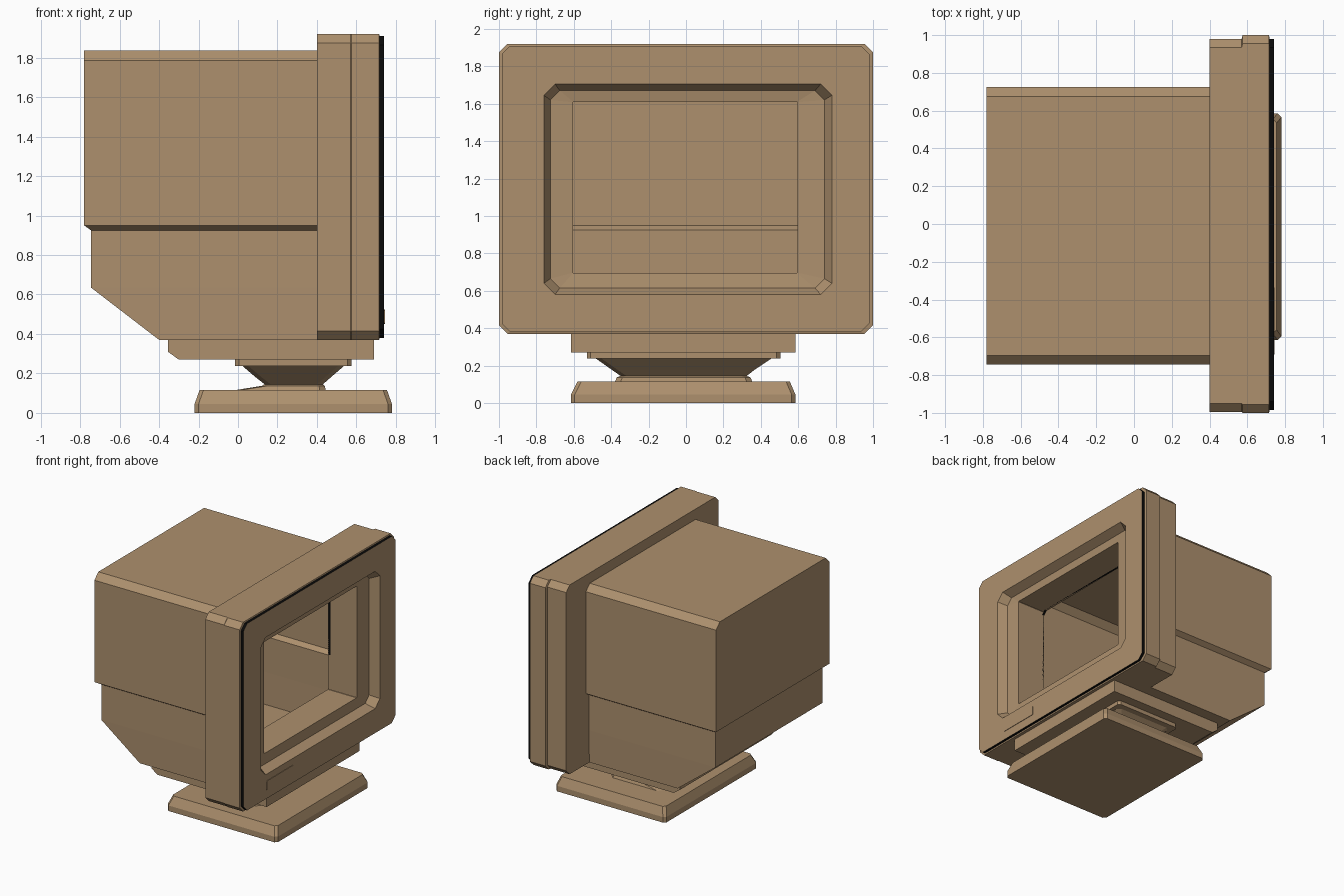
import bpy, bmesh

if "Cube" in bpy.data.objects:
    bpy.data.objects.remove(bpy.data.objects["Cube"])


def material(name, col):
    m = bpy.data.materials.new(name)
    m.diffuse_color = (*col, 1)
    m.use_nodes = True
    m.node_tree.nodes["Principled BSDF"].inputs["Base Color"].default_value = m.diffuse_color
    return m


TAN = material("tan_plastic", (0.42, 0.28, 0.155))
BLACK = material("black_trim", (0.003, 0.003, 0.003))


def ring(axis, pos, a0, a1, b0, b1, c=0.0):
    """Rectangle with clipped corners (c) across the given axis."""
    if c:
        pts = [(a0 + c, b0), (a1 - c, b0), (a1, b0 + c), (a1, b1 - c),
               (a1 - c, b1), (a0 + c, b1), (a0, b1 - c), (a0, b0 + c)]
    else:
        pts = [(a0, b0), (a1, b0), (a1, b1), (a0, b1)]
    return [(pos, a, b) if axis == 'x' else (a, b, pos) for a, b in pts]


def loft(name, rings, closed=False, black=(), open_side=None):
    """Skin rings in order; closed joins last to first, otherwise ends are capped."""
    bm = bmesh.new()
    vr = [[bm.verts.new(p) for p in r] for r in rings]
    n = len(vr[0])
    count = len(vr) if closed else len(vr) - 1
    for k in range(count):
        a, b = vr[k], vr[(k + 1) % len(vr)]
        for i in range(n):
            if i == open_side:
                continue
            j = (i + 1) % n
            f = bm.faces.new((a[i], a[j], b[j], b[i]))
            f.material_index = 1 if k in black else 0
    if not closed:
        bm.faces.new(vr[0])
        bm.faces.new(vr[-1])
    bmesh.ops.recalc_face_normals(bm, faces=bm.faces[:])
    me = bpy.data.meshes.new(name)
    bm.to_mesh(me)
    bm.free()
    me.materials.append(TAN)
    me.materials.append(BLACK)
    ob = bpy.data.objects.new(name, me)
    bpy.context.collection.objects.link(ob)
    return ob


# Screen surround: outer shell, black edge strip, sunken frame, tunnel through
hole = (-0.605, 0.595, 0.695, 1.61, 0.002)
loft("screen_surround", [ring('x', *r) for r in [
    (0.40, *hole),
    (0.40, -0.995, 0.98, 0.37, 1.92, 0.045),
    (0.57, -0.995, 0.98, 0.37, 1.92, 0.045),
    (0.575, -1.0, 1.0, 0.37, 1.92, 0.045),
    (0.715, -1.0, 1.0, 0.37, 1.92, 0.045),
    (0.718, -0.985, 0.98, 0.38, 1.91, 0.045),
    (0.74, -0.985, 0.98, 0.38, 1.91, 0.045),
    (0.74, -0.76, 0.78, 0.58, 1.705, 0.06),
    (0.67, -0.725, 0.74, 0.615, 1.67, 0.05),
    (0.66, *hole)]], closed=True, black=(5,))

# Thin dark edging where the tunnel meets the housing
loft("tunnel_edging", [ring('x', *r) for r in [
    (0.40, -0.605, 0.595, 0.95, 1.61, 0.03),
    (0.42, -0.605, 0.595, 0.95, 1.61, 0.03)]], black=(0,)).name = "tunnel_edging"
edge = bpy.data.objects["tunnel_edging"]
bm = bmesh.new()
bm.from_mesh(edge.data)
bm.normal_update()
# keep only the sides and top of the edging
bmesh.ops.delete(bm, geom=[f for f in bm.faces if abs(f.normal.x) > 0.5 or f.normal.z < -0.5],
                 context='FACES')
bm.to_mesh(edge.data)
bm.free()

# Label panel below the screen
loft("label_panel", [ring('x', 0.738, -0.69, -0.335, 0.45, 0.525, 0.006),
                     ring('x', 0.744, -0.69, -0.335, 0.45, 0.525, 0.006)])

# Hollow rear housing: chamfered top, stepped waist, sloping underside, open front
loft("rear_housing", [ring('z', *r) for r in [
    (1.835, -0.78, 0.4, -0.695, 0.675),
    (1.785, -0.78, 0.4, -0.745, 0.725),
    (0.95, -0.78, 0.4, -0.745, 0.725),
    (0.925, -0.745, 0.4, -0.705, 0.685),
    (0.635, -0.745, 0.4, -0.705, 0.685),
    (0.37, -0.4, 0.4, -0.70, 0.68)]], open_side=1)

# Stand: mounting block, turntable plate, tapered neck, foot
loft("mounting_block", [ring('z', *r) for r in [
    (0.372, -0.355, 0.69, -0.615, 0.585),
    (0.31, -0.355, 0.69, -0.615, 0.585),
    (0.27, -0.30, 0.69, -0.615, 0.585)]])
loft("turntable_plate", [ring('z', z, -0.015, 0.575, -0.53, 0.505, 0.02)
                         for z in (0.272, 0.237)])
loft("neck", [ring('z', *r) for r in [
    (0.24, 0.02, 0.54, -0.485, 0.46, 0.03),
    (0.18, 0.09, 0.47, -0.40, 0.37, 0.03),
    (0.145, 0.135, 0.43, -0.35, 0.325, 0.03),
    (0.137, 0.12, 0.44, -0.37, 0.345, 0.03),
    (0.113, -0.03, 0.445, -0.38, 0.355, 0.03)]])
loft("foot", [ring('z', *r) for r in [
    (0.115, -0.195, 0.755, -0.58, 0.555, 0.02),
    (0.045, -0.22, 0.78, -0.615, 0.585, 0.02),
    (0.0, -0.22, 0.78, -0.615, 0.585, 0.02)]])
